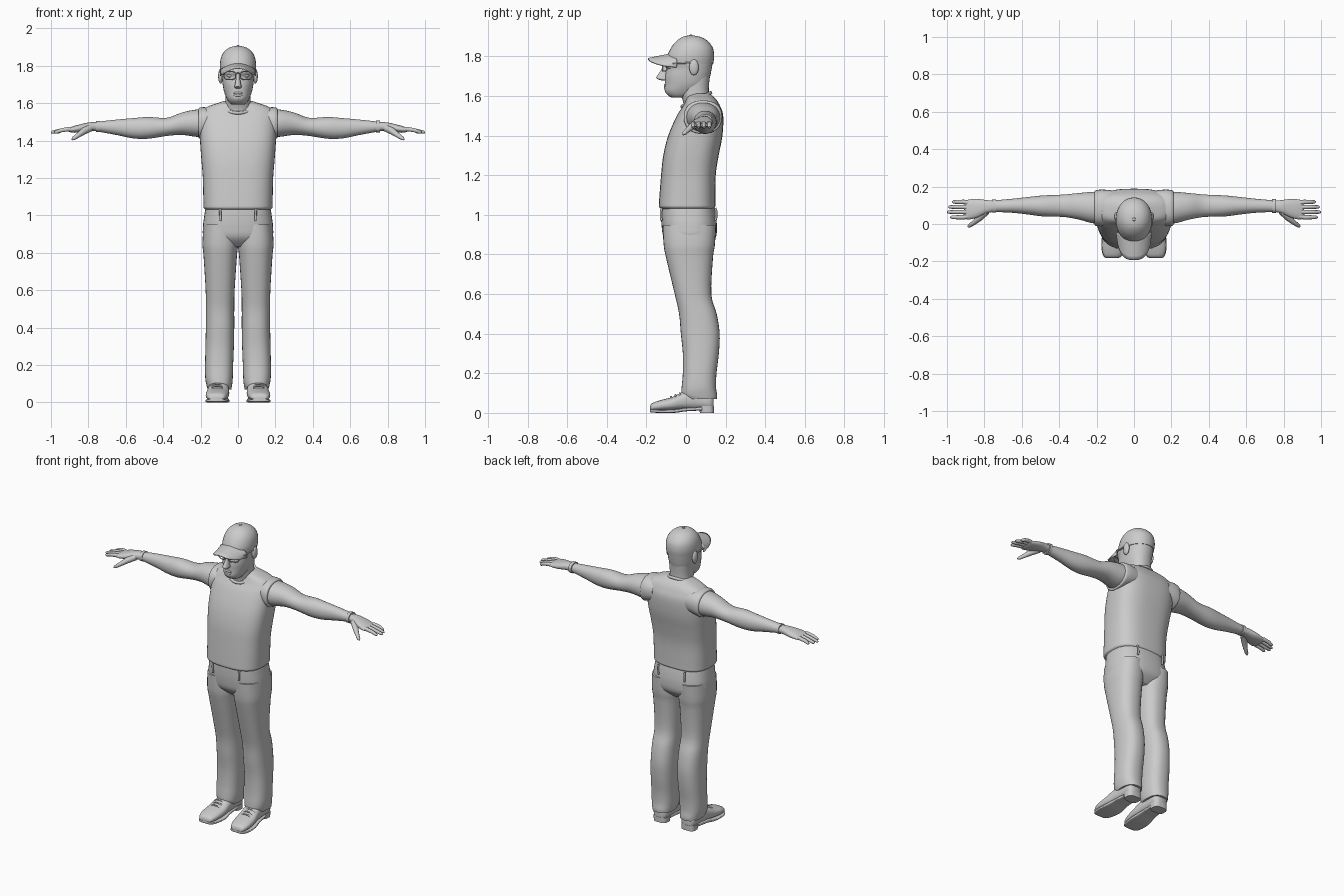
import bpy
import bmesh
from math import sin, cos, pi, copysign
from mathutils import Vector

cube = bpy.data.objects.get("Cube")
if cube:
    bpy.data.objects.remove(cube, do_unlink=True)

grey = bpy.data.materials.new("plain grey")
grey.use_nodes = True
grey.diffuse_color = (0.6, 0.6, 0.6, 1)
grey.node_tree.nodes["Principled BSDF"].inputs["Base Color"].default_value = (0.6, 0.6, 0.6, 1)
parts = []


def register(obj):
    obj.data.materials.append(grey)
    parts.append(obj)
    return obj


def finish(name, bm):
    bmesh.ops.recalc_face_normals(bm, faces=bm.faces)
    mesh = bpy.data.meshes.new(name)
    bm.to_mesh(mesh)
    bm.free()
    obj = bpy.data.objects.new(name, mesh)
    bpy.context.collection.objects.link(obj)
    return register(obj)


def smooth_rings(rings, steps):
    """Pass a smooth spline through rows of ring sizes."""
    rows = [Vector(r) for r in rings]
    out = []
    for i in range(len(rows) - 1):
        before, a = rows[max(i - 1, 0)], rows[i]
        b, after = rows[i + 1], rows[min(i + 2, len(rows) - 1)]
        for k in range(steps):
            t = k / steps
            out.append(((a * 2) + (b - before) * t
                        + (before * 2 - a * 5 + b * 4 - after) * t ** 2
                        + (a * 3 - before - b * 3 + after) * t ** 3) / 2)
    return out + [rows[-1]]


def loft(name, axis, rings, side=1, power=2.3, steps=4, segments=32):
    """Skin rounded sections; each ring is place, low, high, low, high."""
    bm = bmesh.new()
    loops = []
    for place, lo_a, hi_a, lo_b, hi_b in smooth_rings(rings, steps):
        loop = []
        for k in range(segments):
            c, s = cos(2 * pi * k / segments), sin(2 * pi * k / segments)
            a = (lo_a + hi_a) / 2 + (hi_a - lo_a) / 2 * copysign(abs(c) ** (2 / power), c)
            b = (lo_b + hi_b) / 2 + (hi_b - lo_b) / 2 * copysign(abs(s) ** (2 / power), s)
            co = [a, b]
            co.insert("xyz".index(axis), place)
            co[0] *= side
            loop.append(bm.verts.new(co))
        loops.append(loop)
    for low, high in zip(loops, loops[1:]):
        for k in range(segments):
            n = (k + 1) % segments
            bm.faces.new((low[k], low[n], high[n], high[k]))
    bm.faces.new(loops[0])
    bm.faces.new(loops[-1])
    return finish(name, bm)


def column(name, rings, **options):
    """Upright loft that is symmetric in x; each ring is z, half width, front, back."""
    return loft(name, "z", [(z, -w, w, f, b) for z, w, f, b in rings], **options)


def tube(name, points, radii, side=1, cyclic=False):
    curve = bpy.data.curves.new(name, "CURVE")
    curve.dimensions = "3D"
    curve.bevel_depth = 1
    curve.bevel_resolution = 3
    curve.use_fill_caps = True
    spline = curve.splines.new("POLY")
    spline.points.add(len(points) - 1)
    spline.use_cyclic_u = cyclic
    for i, (x, y, z) in enumerate(points):
        spline.points[i].co = (x * side, y, z, 1)
        spline.points[i].radius = radii[i] if isinstance(radii, (list, tuple)) else radii
    obj = bpy.data.objects.new(name, curve)
    bpy.context.collection.objects.link(obj)
    bpy.ops.object.select_all(action="DESELECT")
    obj.select_set(True)
    bpy.context.view_layer.objects.active = obj
    bpy.ops.object.convert(target="MESH")
    return register(bpy.context.view_layer.objects.active)


def oval(count, place):
    """Closed list of points from a function of cosine and sine."""
    return [place(cos(2 * pi * k / count), sin(2 * pi * k / count)) for k in range(count)]


def ball(name, centre, size):
    bm = bmesh.new()
    bmesh.ops.create_uvsphere(bm, u_segments=20, v_segments=12, radius=1)
    bmesh.ops.scale(bm, vec=size, verts=bm.verts)
    bmesh.ops.translate(bm, vec=centre, verts=bm.verts)
    return finish(name, bm)


# Shirt, collar and trouser seat
column("shirt", [
    (1.03, .168, -.122, .135), (1.04, .183, -.136, .147), (1.07, .185, -.136, .148),
    (1.2, .188, -.126, .15), (1.3, .196, -.115, .165), (1.4, .203, -.09, .184),
    (1.5, .205, -.047, .188), (1.55, .2, -.015, .172), (1.58, .165, .0, .155),
    (1.6, .11, .01, .135), (1.612, .075, .035, .12)], power=2.8, segments=48)
tube("collar", oval(32, lambda c, s: (.078 * c, .052 + .072 * s, 1.582 + .034 * s)), .009, cyclic=True)
column("trouser_seat", [
    (1.05, .172, -.125, .14), (1.0, .18, -.126, .15), (.94, .187, -.123, .156),
    (.88, .18, -.11, .148), (.83, .1, -.06, .1)], power=2.6, segments=40)

# Neck, head and nose
column("neck", [(1.5, .085, -.02, .14), (1.56, .073, -.012, .126), (1.62, .067, -.03, .115),
                (1.7, .07, -.03, .12)])
column("head", [
    (1.592, .03, -.07, -.01), (1.603, .046, -.09, .03), (1.625, .06, -.107, .07),
    (1.66, .074, -.106, .108), (1.7, .082, -.106, .122), (1.74, .086, -.1, .13),
    (1.77, .09, -.112, .134), (1.82, .088, -.08, .134)], power=2.2)
column("nose", [(1.678, .01, -.118, -.08), (1.685, .019, -.142, -.08), (1.695, .018, -.15, -.08),
                (1.73, .011, -.127, -.08), (1.765, .01, -.112, -.08)], segments=16)
for name, height in (("upper_lip", 1.654), ("lower_lip", 1.642)):
    tube(name, [(x, -.105 + 9 * x * x, height) for x in (-.028, -.015, 0, .015, .028)],
         [.002, .006, .007, .006, .002])

# Cap: crown, band, button and curved visor
column("cap_crown", [
    (1.762, .093, -.098, .137), (1.8, .097, -.096, .142), (1.84, .092, -.078, .137),
    (1.87, .078, -.056, .118), (1.892, .055, -.03, .09), (1.903, .028, -.005, .058),
    (1.906, .005, .02, .03)], power=2.1)
ball("cap_button", (0, .025, 1.906), (.009, .009, .005))
bm = bmesh.new()
grid = []
for i in range(21):
    u = i / 10 - 1
    reach = .145 * (1 - abs(u) ** 3) ** .6
    grid.append([bm.verts.new((.097 * u, -.048 - reach * v / 6,
                               1.822 - .03 * v / 6 - .047 * u * u)) for v in range(7)])
for left, right in zip(grid, grid[1:]):
    for k in range(6):
        bm.faces.new((left[k], right[k], right[k + 1], left[k + 1]))
bmesh.ops.remove_doubles(bm, verts=bm.verts, dist=.0005)
visor = finish("cap_visor", bm)
visor.modifiers.new("thickness", "SOLIDIFY").thickness = .008

# Glasses bridge
tube("glasses_bridge", [(-.014, -.118, 1.757), (0, -.124, 1.761), (.014, -.118, 1.757)], .003)

for label, side in (("left", 1), ("right", -1)):
    # Ear, eye and glasses
    ball(label + "_ear", (side * .093, .04, 1.745), (.013, .024, .04))
    ball(label + "_eye", (side * .038, -.078, 1.748), (.02, .017, .012))

    def rim_point(c, s):
        x = .044 + .031 * copysign(abs(c) ** .7, c)
        return x, -.12 + 4.5 * x * x, 1.748 + .022 * copysign(abs(s) ** .7, s)
    tube(label + "_lens_rim", oval(24, rim_point), .003, side, True)
    tube(label + "_temple", [(.075, -.095, 1.762), (.091, -.06, 1.766), (.096, .04, 1.768)], .004, side)

    # Sleeve opening, arm and wristband
    loft(label + "_sleeve", "x", [
        (.12, .0, .18, 1.43, 1.57), (.17, -.01, .184, 1.418, 1.578),
        (.205, -.01, .18, 1.41, 1.576), (.212, .0, .17, 1.42, 1.565)], side)
    loft(label + "_arm", "x", [
        (.15, .0, .175, 1.42, 1.565), (.22, .004, .172, 1.42, 1.566), (.3, .025, .165, 1.43, 1.55),
        (.38, .038, .157, 1.425, 1.522), (.48, .04, .153, 1.41, 1.526), (.56, .05, .145, 1.412, 1.52),
        (.65, .06, .135, 1.43, 1.512), (.76, .065, .125, 1.45, 1.5)], side, power=2.1)
    band = .006 if side > 0 else .003
    loft(label + "_wristband", "x", [
        (x, .064 - band, .127 + band, 1.448 - band, 1.502 + band) for x in (.738, .748, .758)], side)

    # Hand with four fingers and a thumb
    loft(label + "_palm", "x", [
        (.745, .066, .124, 1.452, 1.498), (.79, .056, .128, 1.45, 1.498), (.84, .034, .134, 1.444, 1.488),
        (.885, .024, .13, 1.442, 1.476), (.905, .03, .123, 1.448, 1.468)], side)
    for finger, y, tip in (("little", .118, .972), ("ring", .091, .993), ("middle", .064, 1.0), ("index", .036, .982)):
        tube(f"{label}_{finger}_finger", [
            (.87, y * .8 + .015, 1.46), (.91, y, 1.461), (.945, y, 1.455), (tip - .008, y, 1.445), (tip, y, 1.443)],
            [.013, .012, .011, .009, .004], side)
    tube(label + "_thumb", [(.79, .068, 1.468), (.825, .034, 1.45), (.855, .008, 1.428),
                            (.88, -.01, 1.411), (.888, -.015, 1.405)], [.02, .018, .013, .01, .004], side)

    # Trouser leg and belt loops
    loft(label + "_trouser_leg", "z", [
        (.95, .01, .184, -.118, .152), (.85, .0, .19, -.113, .146), (.78, .006, .184, -.1, .136),
        (.6, .018, .173, -.057, .128), (.5, .02, .172, -.035, .155), (.4, .02, .172, -.026, .17),
        (.3, .022, .174, -.016, .166), (.2, .026, .176, -.016, .154), (.13, .028, .175, -.022, .152),
        (.09, .032, .168, -.022, .157), (.07, .036, .162, -.002, .156)], side, power=2.4)
    for place, y in (("front", -.122), ("back", .148)):
        out = copysign(.004, y)
        tube(f"{label}_{place}_belt_loop", [
            (.096, y, 1.035), (.095, y + out, 1.02), (.094, y + out, .985), (.094, y, .972)], .006, side)

    # Shoe upper, sole, heel and laces
    loft(label + "_shoe", "y", [
        (-.182, .09, .142, .014, .03), (-.172, .07, .16, .01, .048), (-.13, .055, .172, .01, .064),
        (-.07, .047, .17, .012, .08), (-.01, .048, .16, .015, .108), (.06, .05, .152, .015, .12),
        (.12, .052, .148, .012, .11), (.14, .07, .13, .015, .095)], side, power=2.4)
    loft(label + "_sole", "y", [
        (-.183, .09, .142, .006, .02), (-.173, .068, .162, .002, .018), (-.13, .052, .174, .0, .016),
        (-.06, .046, .171, .0, .018), (.0, .054, .158, .008, .026), (.08, .056, .148, .012, .03)], side, power=5)
    column_rings = [(0, .054, .147, .07, .142), (.035, .052, .149, .065, .142)]
    loft(label + "_heel", "z", column_rings, side, power=3, steps=1)
    for n in range(3):
        y, z = -.075 + n * .022, .081 + n * .009
        tube(f"{label}_lace_{n}", [(.075, y, z - .012), (.095, y, z), (.125, y, z), (.145, y, z - .012)], .005, side)

# Smooth shading with crisp rims
bpy.ops.object.select_all(action="DESELECT")
for obj in parts:
    obj.select_set(True)
bpy.context.view_layer.objects.active = parts[0]
bpy.ops.object.shade_smooth_by_angle(angle=0.8)
